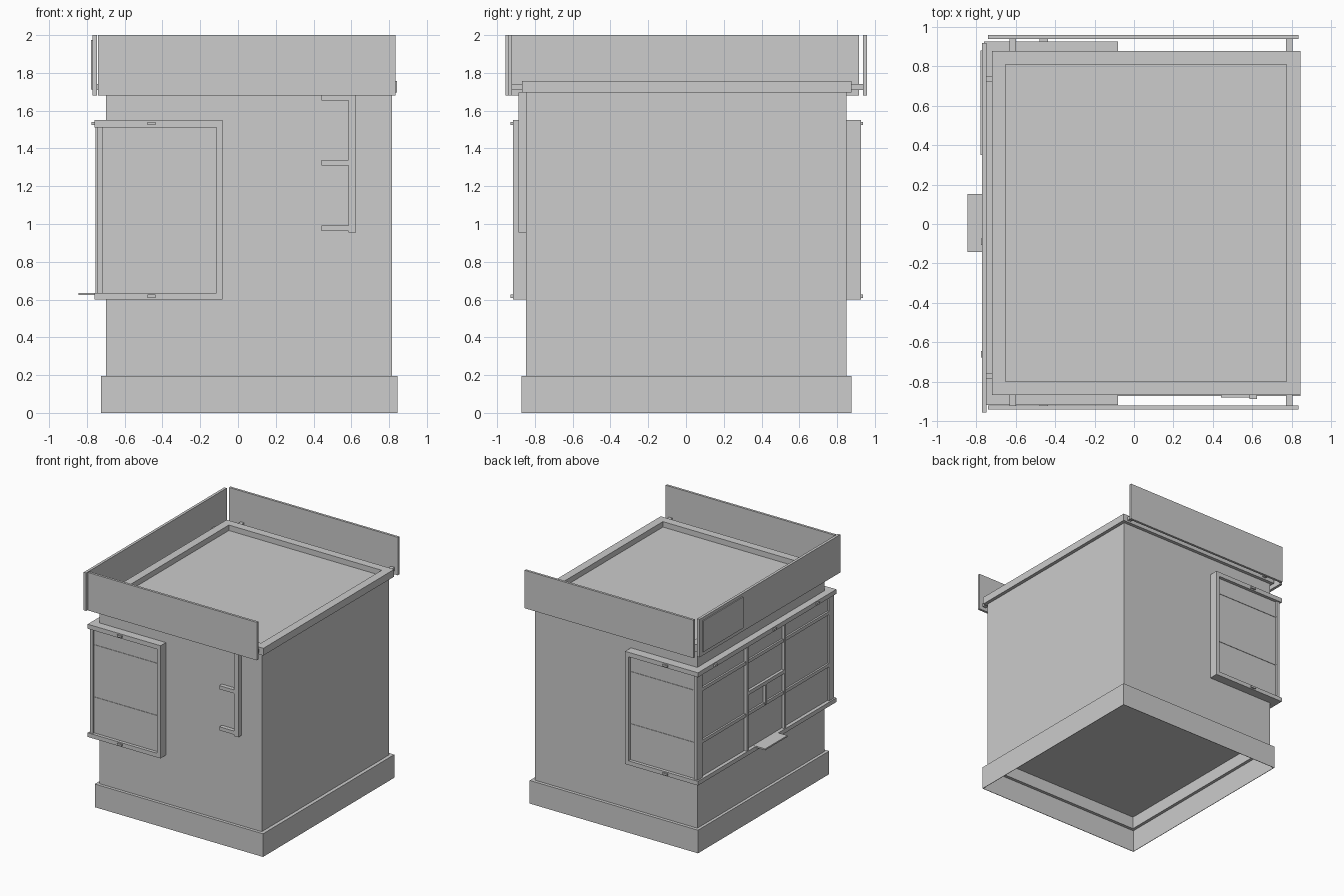
import bpy, bmesh

cube = bpy.data.objects.get("Cube")
if cube:
    bpy.data.objects.remove(cube, do_unlink=True)

GREY = (0.604, 0.604, 0.604, 1)
grey = bpy.data.materials.new("plain_grey")
grey.use_nodes = True
grey.diffuse_color = GREY
grey.node_tree.nodes["Principled BSDF"].inputs["Base Color"].default_value = GREY


def finish(name, bm):
    bmesh.ops.recalc_face_normals(bm, faces=bm.faces)
    mesh = bpy.data.meshes.new(name)
    bm.to_mesh(mesh)
    bm.free()
    mesh.materials.append(grey)
    obj = bpy.data.objects.new(name, mesh)
    bpy.context.scene.collection.objects.link(obj)
    return obj


def box(name, x, y, z):
    """Box between the given (low, high) ranges."""
    bm = bmesh.new()
    bmesh.ops.create_cube(bm, size=1)
    for v in bm.verts:
        v.co = [r[0] + (c + 0.5) * (r[1] - r[0]) for c, r in zip(v.co, (x, y, z))]
    return finish(name, bm)


def rect_sweep(name, x, y, profile, capped):
    """Run a profile of (inset, height) points around a rectangle."""
    bm = bmesh.new()
    rings = []
    for d, z in profile:
        x0, x1, y0, y1 = x[0] + d, x[1] - d, y[0] + d, y[1] - d
        corners = ((x0, y0), (x1, y0), (x1, y1), (x0, y1))
        rings.append([bm.verts.new((a, b, z)) for a, b in corners])
    pairs = list(zip(rings, rings[1:]))
    if capped:
        bm.faces.new(rings[0])
        bm.faces.new(rings[-1])
    else:
        pairs.append((rings[-1], rings[0]))
    for low, high in pairs:
        for i in range(4):
            j = (i + 1) % 4
            bm.faces.new((low[i], low[j], high[j], high[i]))
    return finish(name, bm)


# Main structure: hollow plinth, walls with recessed floor, roof with a sunken deck
rect_sweep("base_plinth", (-0.725, 0.844), (-0.872, 0.876),
           [(0, 0), (0, 0.195), (0.03, 0.195), (0.03, 0.19), (0.004, 0.19), (0.004, 0)], False)
rect_sweep("body", (-0.70, 0.814), (-0.846, 0.849),
           [(0.004, 0.295), (0.004, 0.19), (0, 0.19), (0, 1.70)], True)
rect_sweep("roof", (-0.72, 0.843), (-0.867, 0.877),
           [(0.069, 1.71), (0.069, 1.756), (0, 1.756), (0, 1.695)], True)

# Sign boards around three sides
SIGN_Z = (1.68, 2.0)
box("front_sign_board", (-0.74, 0.834), (-0.94, -0.92), SIGN_Z)
box("back_sign_board", (-0.74, 0.834), (0.937, 0.957), SIGN_Z)
box("side_sign_board", (-0.77, -0.747), (-0.955, 0.917), SIGN_Z)
box("side_sign_plate", (-0.779, -0.77), (0.35, 0.88), (1.712, 1.975))

# Brackets holding the boards
BRACKET_Z = (1.71, 1.74)
for x in (-0.615, 0.787):
    span = (x - 0.016, x + 0.016)
    box("front_bracket", span, (-0.92, -0.86), BRACKET_Z)
    box("back_bracket", span, (0.87, 0.937), BRACKET_Z)
for y in (-0.77, 0.735):
    box("side_bracket", (-0.75, -0.715), (y - 0.013, y + 0.013), BRACKET_Z)

# Display windows at the two ends, front and back
BOTTOM, TOP = (0.60, 0.635), (1.512, 1.55)
MIDDLE = (0.635, 1.512)
RAILS = (0.935, 1.375)
for side, s, wall, face in (("front", -1, 0.84, 0.917), ("back", 1, 0.845, 0.926)):
    def span(a, b):
        return tuple(sorted((s * a, s * b)))
    deep = span(wall, face)
    for part, z in (("bottom", BOTTOM), ("top", TOP)):
        box(f"{side}_window_{part}", (-0.76, -0.081), deep, z)
        mid = sum(z) / 2
        box(f"{side}_window_{part}_latch", (-0.48, -0.437), span(face - 0.01, face + 0.012),
            (mid - 0.008, mid + 0.008))
    box(f"{side}_window_inner_post", (-0.114, -0.081), deep, MIDDLE)
    box(f"{side}_window_corner_post", (-0.746, -0.718), span(wall, face - 0.01), MIDDLE)
    box(f"{side}_window_pane", (-0.73, -0.11), span(wall, face - 0.027), MIDDLE)
    for z in RAILS:
        box(f"{side}_window_rail", (-0.72, -0.114), span(wall, face - 0.023), (z - 0.005, z + 0.005))

# Long serving window on the side
box("side_window_bottom", (-0.76, -0.69), (-0.917, 0.926), BOTTOM)
box("side_window_top", (-0.76, -0.69), (-0.917, 0.926), TOP)
box("side_window_pane", (-0.73, -0.69), (-0.89, 0.899), MIDDLE)
MULLION_X = (-0.754, -0.725)
for y in (-0.245, 0.255):
    box("side_window_mullion", MULLION_X, (y - 0.012, y + 0.012), MIDDLE)
for z in RAILS:
    box("side_window_rail", (-0.745, -0.725), (-0.9, 0.909), (z - 0.014, z + 0.014))
box("hatch_top_rail", MULLION_X, (-0.245, 0.255), (1.10, 1.13))
box("hatch_divider", MULLION_X, (0.0, 0.02), (0.935, 1.11))
for y in (-0.66, -0.09, 0.70):
    box("side_window_latch", (-0.775, -0.755), (y - 0.016, y + 0.016), (1.523, 1.541))
box("serving_shelf", (-0.845, -0.74), (-0.143, 0.152), (0.624, 0.636))

# Wall bracket with three arms on the front
box("wall_bracket_post", (0.585, 0.624), (-0.887, -0.84), (0.955, 1.695))
for z in (0.963, 1.31, 1.655):
    box("wall_bracket_arm", (0.442, 0.59), (-0.88, -0.84), (z, z + 0.03))
